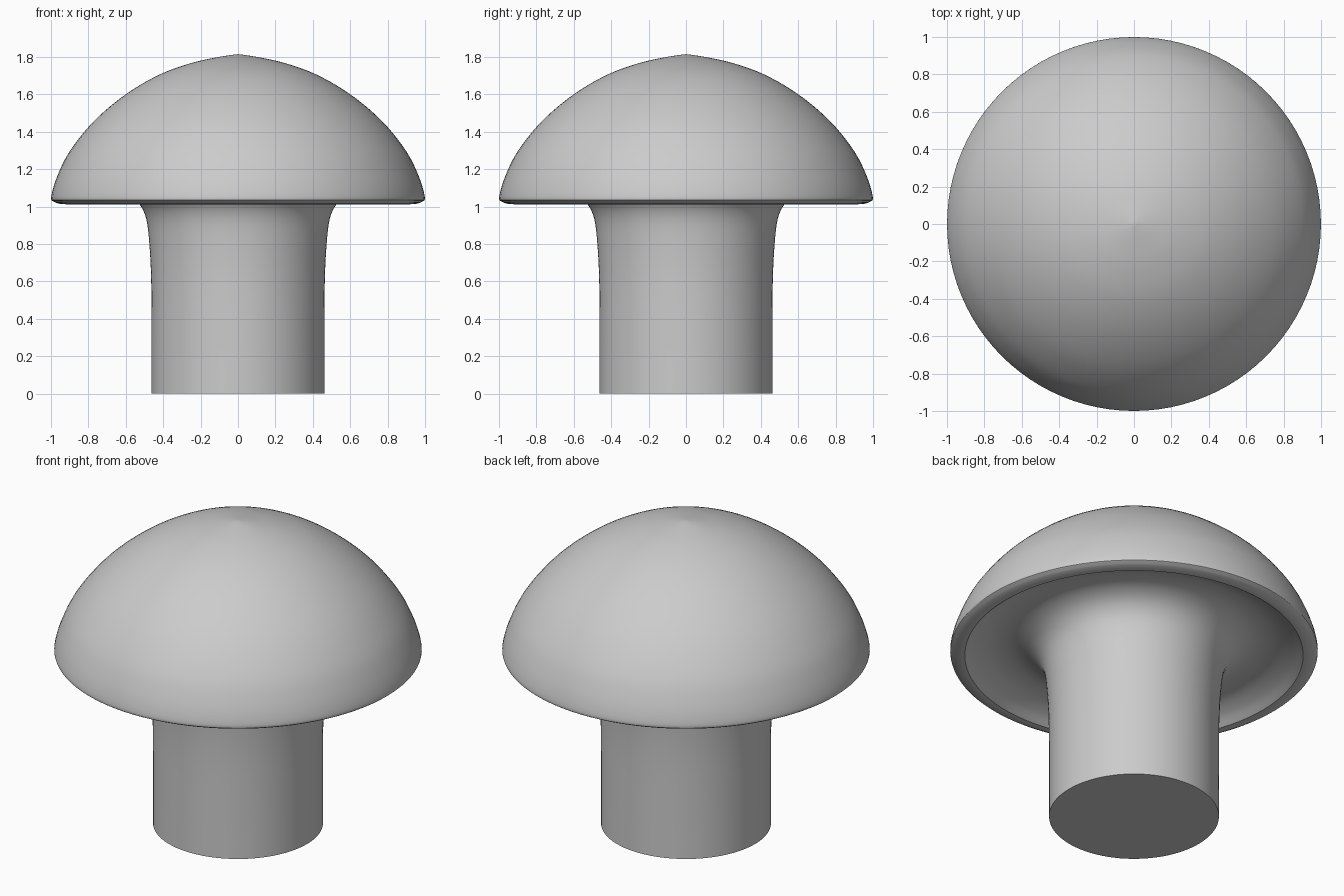
import bpy, bmesh, math
from mathutils import Vector

if "Cube" in bpy.data.objects:
    bpy.data.objects.remove(bpy.data.objects["Cube"])


def smooth_path(points, steps=5):
    """Catmull-Rom curve through (radius, height) points."""
    p = [Vector(q) for q in points]
    p = [2 * p[0] - p[1]] + p + [2 * p[-1] - p[-2]]
    out = []
    for i in range(1, len(p) - 2):
        a, b, c, d = p[i - 1:i + 3]
        for k in range(steps):
            t = k / steps
            out.append(0.5 * (2 * b + (c - a) * t + (2 * a - 5 * b + 4 * c - d) * t ** 2
                              + (3 * b - a - 3 * c + d) * t ** 3))
    return out + [p[-2]]


def lathe(name, profile, sides=96):
    """Spin a profile around z, from the bottom centre to the top centre."""
    bm = bmesh.new()
    verts = [bm.verts.new((max(r, 0), 0, z)) for r, z in profile]
    edges = [bm.edges.new(pair) for pair in zip(verts, verts[1:])]
    bmesh.ops.spin(bm, geom=verts + edges, cent=(0, 0, 0), axis=(0, 0, 1),
                   angle=math.tau, steps=sides, use_duplicate=False)
    bmesh.ops.remove_doubles(bm, verts=bm.verts, dist=1e-4)
    bmesh.ops.recalc_face_normals(bm, faces=bm.faces)
    mesh = bpy.data.meshes.new(name)
    bm.to_mesh(mesh)
    bm.free()
    obj = bpy.data.objects.new(name, mesh)
    bpy.context.collection.objects.link(obj)
    bpy.context.view_layer.objects.active = obj
    obj.select_set(True)
    bpy.ops.object.shade_smooth_by_angle(angle=math.radians(30))
    obj.select_set(False)
    return obj


# Stem flaring into the hollow underside of the cap
stem_and_gills = smooth_path([(0.462, 0), (0.462, 0.3), (0.464, 0.6), (0.474, 0.8),
                              (0.49, 0.93), (0.525, 1.01), (0.585, 1.065),
                              (0.67, 1.095), (0.77, 1.09), (0.86, 1.055), (0.92, 1.012)])
# Rounded lip and dome of the cap
cap = smooth_path([(0.92, 1.012), (0.95, 1.014), (0.985, 1.026), (0.999, 1.05),
                   (0.968, 1.158), (0.90, 1.295), (0.77, 1.457), (0.60, 1.60),
                   (0.42, 1.705), (0.25, 1.767), (0.10, 1.80), (0, 1.815)])

lathe("mushroom", [Vector((0, 0))] + stem_and_gills + cap[1:])
